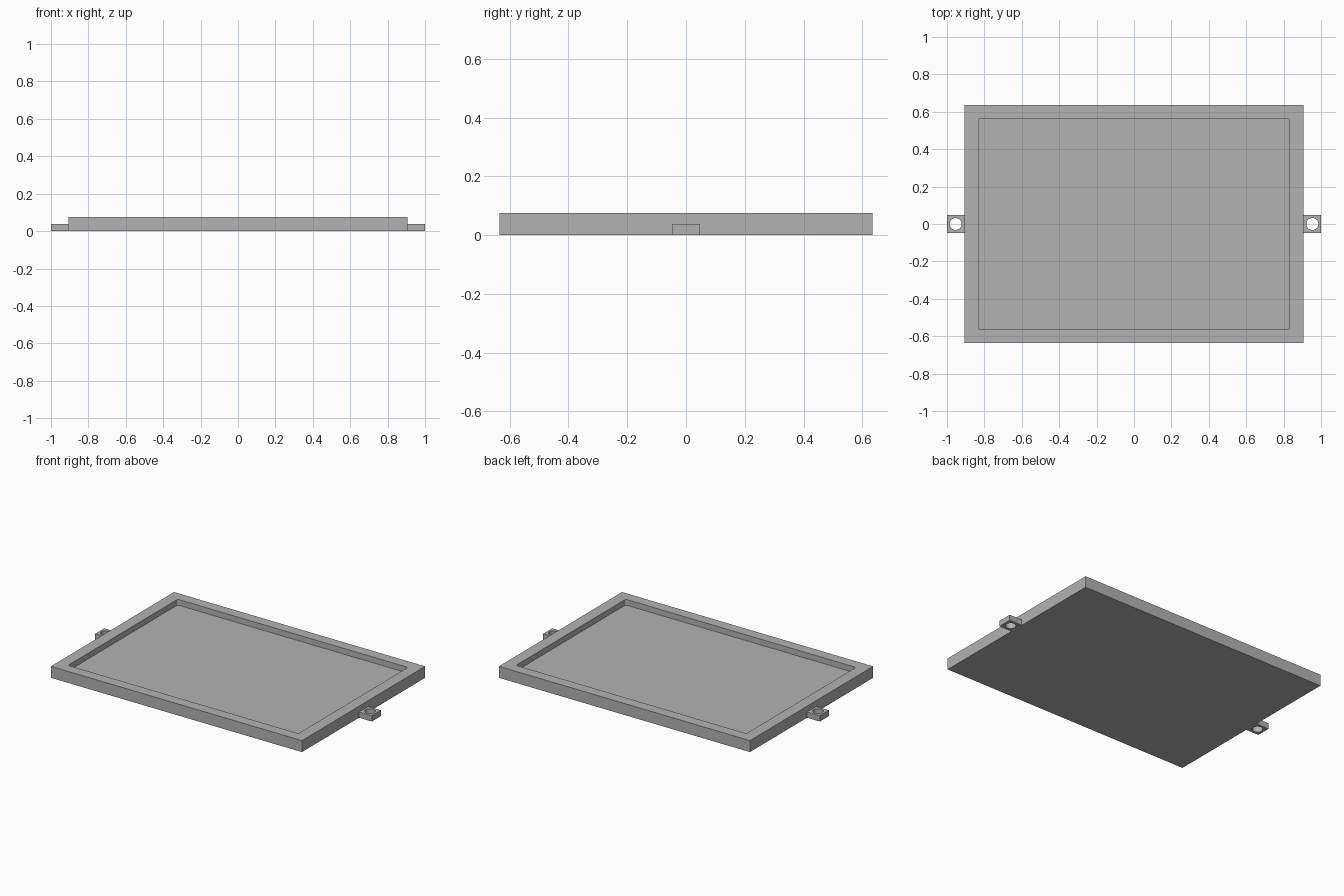
import bpy
import bmesh
from mathutils import Matrix

if "Cube" in bpy.data.objects:
    bpy.data.objects.remove(bpy.data.objects["Cube"], do_unlink=True)

HALF_X, HALF_Y, HEIGHT = 0.907, 0.635, 0.075
FLOOR = HEIGHT / 2
TAB = 0.094

grey = bpy.data.materials.new("plain_grey")
grey.use_nodes = True
colour = (0.45, 0.45, 0.45, 1)
grey.diffuse_color = colour
grey.node_tree.nodes["Principled BSDF"].inputs["Base Color"].default_value = colour


def finish(name, bm):
    mesh = bpy.data.meshes.new(name)
    bm.to_mesh(mesh)
    bm.free()
    mesh.materials.append(grey)
    obj = bpy.data.objects.new(name, mesh)
    bpy.context.collection.objects.link(obj)
    return obj


def box(name, size, centre, corner=0):
    bm = bmesh.new()
    bmesh.ops.create_cube(bm, size=1, matrix=Matrix.Translation(centre) @ Matrix.Diagonal((*size, 1)))
    if corner:
        upright = [e for e in bm.edges if abs(e.verts[0].co.z - e.verts[1].co.z) > 0.01]
        bmesh.ops.bevel(bm, geom=upright, offset=corner, segments=4, profile=0.5, affect='EDGES')
    return finish(name, bm)


def cylinder(name, radius, depth, centre):
    bm = bmesh.new()
    bmesh.ops.create_cone(bm, cap_ends=True, segments=32, radius1=radius, radius2=radius,
                          depth=depth, matrix=Matrix.Translation(centre))
    return finish(name, bm)


def cut(obj, cutter):
    # Subtract the cutter, bake the result and discard the helper
    mod = obj.modifiers.new("cut", 'BOOLEAN')
    mod.operation, mod.solver, mod.object = 'DIFFERENCE', 'EXACT', cutter
    cutter.hide_render = True
    bpy.context.view_layer.update()
    graph = bpy.context.evaluated_depsgraph_get()
    baked = bpy.data.meshes.new_from_object(obj.evaluated_get(graph))
    obj.modifiers.clear()
    obj.data = baked
    bpy.data.objects.remove(cutter, do_unlink=True)


# Shallow tray with a round-cornered recess
tray = box("tray", (2 * HALF_X, 2 * HALF_Y, HEIGHT), (0, 0, HEIGHT / 2))
recess = box("recess_cutter", (1.664, 1.13, HEIGHT), (0, 0, FLOOR + HEIGHT / 2), corner=0.012)
cut(tray, recess)

# Mounting tabs with screw holes on both sides
for side, label in ((1, "left"), (-1, "right")):
    centre = (side * (HALF_X + 1) / 2, 0, FLOOR / 2)
    tab = box(label + "_mounting_tab", (1 - HALF_X, TAB, FLOOR), centre)
    cut(tab, cylinder("hole_cutter", 0.032, 0.2, centre))
    # Smooth only the hole wall
    for face in tab.data.polygons:
        n = face.normal
        face.use_smooth = abs(n.z) < 0.5 and (face.center.xy - tab.matrix_world.translation.xy
                                              - Matrix.Translation(centre).translation.xy).length < 0.035
    tab.data.set_sharp_from_angle(angle=0.6)
